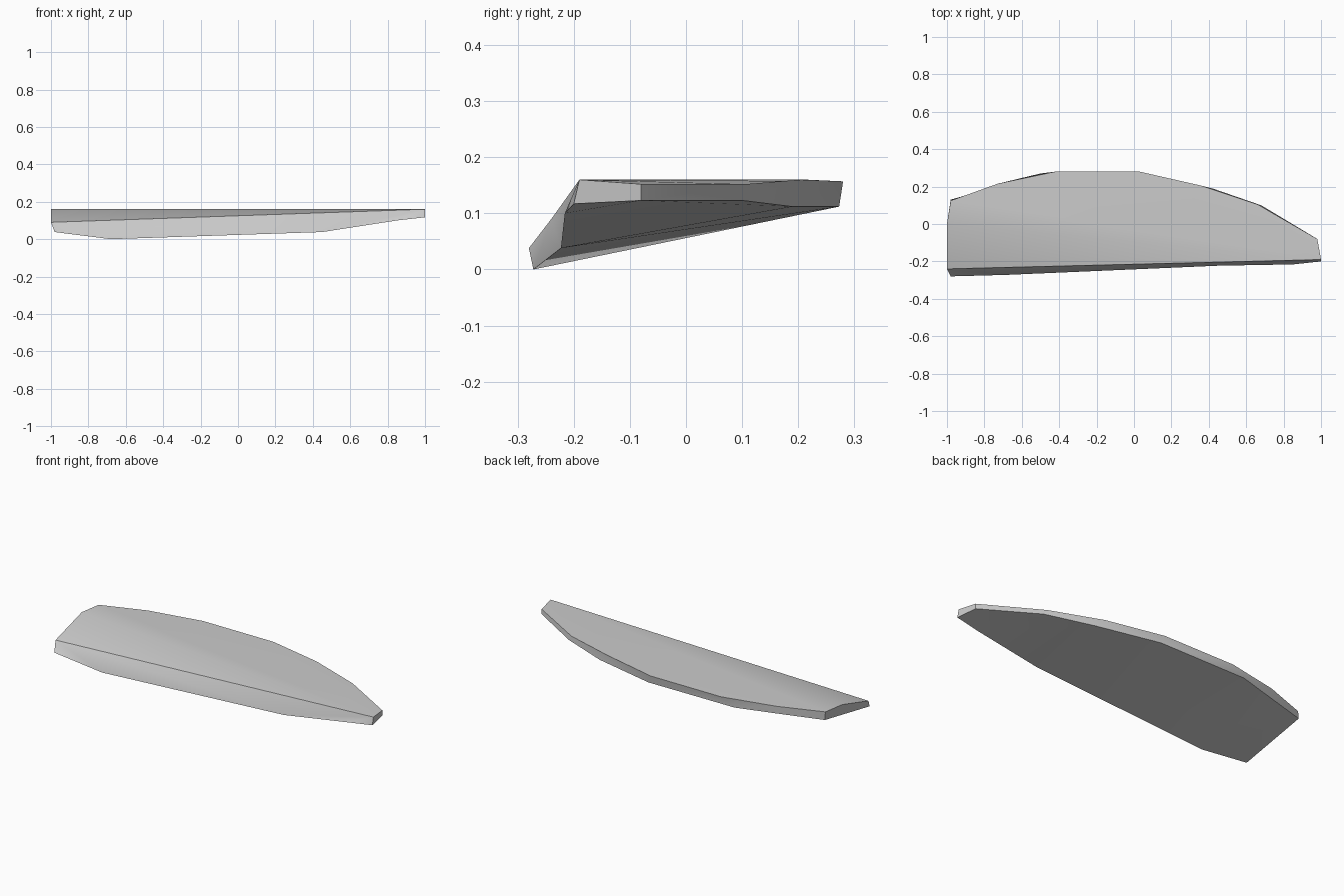
import bpy
import bmesh
from math import radians

default_cube = bpy.data.objects.get("Cube")
if default_cube:
    bpy.data.objects.remove(default_cube, do_unlink=True)


def flat_material(name, colour):
    material = bpy.data.materials.new(name)
    material.use_nodes = True
    material.diffuse_color = colour
    material.node_tree.nodes["Principled BSDF"].inputs["Base Color"].default_value = colour
    return material


def add_verts(mesh, points):
    return [mesh.verts.new(point) for point in points]


shell = bmesh.new()

# Upper rim, running from the left end around the back to the tip
top = add_verts(shell, [
    (-1, 0, .16), (-.98, .125, .16), (-.73, .215, .16), (-.42, .28, .157),
    (.03, .28, .157), (.36, .205, .16), (.66, .105, .152), (.98, -.08, .152),
    (1, -.19, .16)])

# Lower rim, matching the upper rim after its first point
low = add_verts(shell, [
    (-.98, .13, .115), (-.74, .2, .113), (-.5, .27, .112), (.05, .273, .112),
    (.42, .19, .112), (.68, .1, .123), (.98, -.08, .123), (1, -.2, .117)])

# Lower front edge, from the tip back to the broad end
keel = add_verts(shell, [
    (.85, -.216, .1), (.45, -.223, .038), (-.68, -.272, 0), (-.98, -.28, .038)])
corner = shell.verts.new((-1, -.24, .09))
tip = top[-1]

faces = [
    # Top sheet, with the sloping front triangle
    [corner, tip, top[0]],
    top,
    # Broad end
    [corner, top[0], top[1], low[0], keel[3]],
    # Front side
    [corner, keel[3], keel[2]],
    [corner, keel[2], keel[1], tip],
    [tip, keel[1], keel[0]],
    [tip, keel[0], low[-1]],
    # Underside
    [keel[3], keel[2], low[0]],
    [keel[2], low[2], low[1], low[0]],
    [keel[2], keel[1], low[3], low[2]],
    [keel[1], low[4], low[3]],
    [keel[1], keel[0], *reversed(low[4:])],
]

# Curved back wall
upper = top[1:]
for i in range(len(low) - 1):
    faces.append([upper[i], upper[i + 1], low[i + 1], low[i]])

for face in faces:
    shell.faces.new(face)
bmesh.ops.recalc_face_normals(shell, faces=shell.faces[:])

# Finished object with soft shading and crisp rims
mesh = bpy.data.meshes.new("curved_slab")
shell.to_mesh(mesh)
shell.free()
mesh.materials.append(flat_material("light grey", (.6, .6, .6, 1)))
slab = bpy.data.objects.new("curved_slab", mesh)
bpy.context.collection.objects.link(slab)
bpy.ops.object.select_all(action="DESELECT")
slab.select_set(True)
bpy.context.view_layer.objects.active = slab
bpy.ops.object.shade_smooth_by_angle(angle=radians(30))
